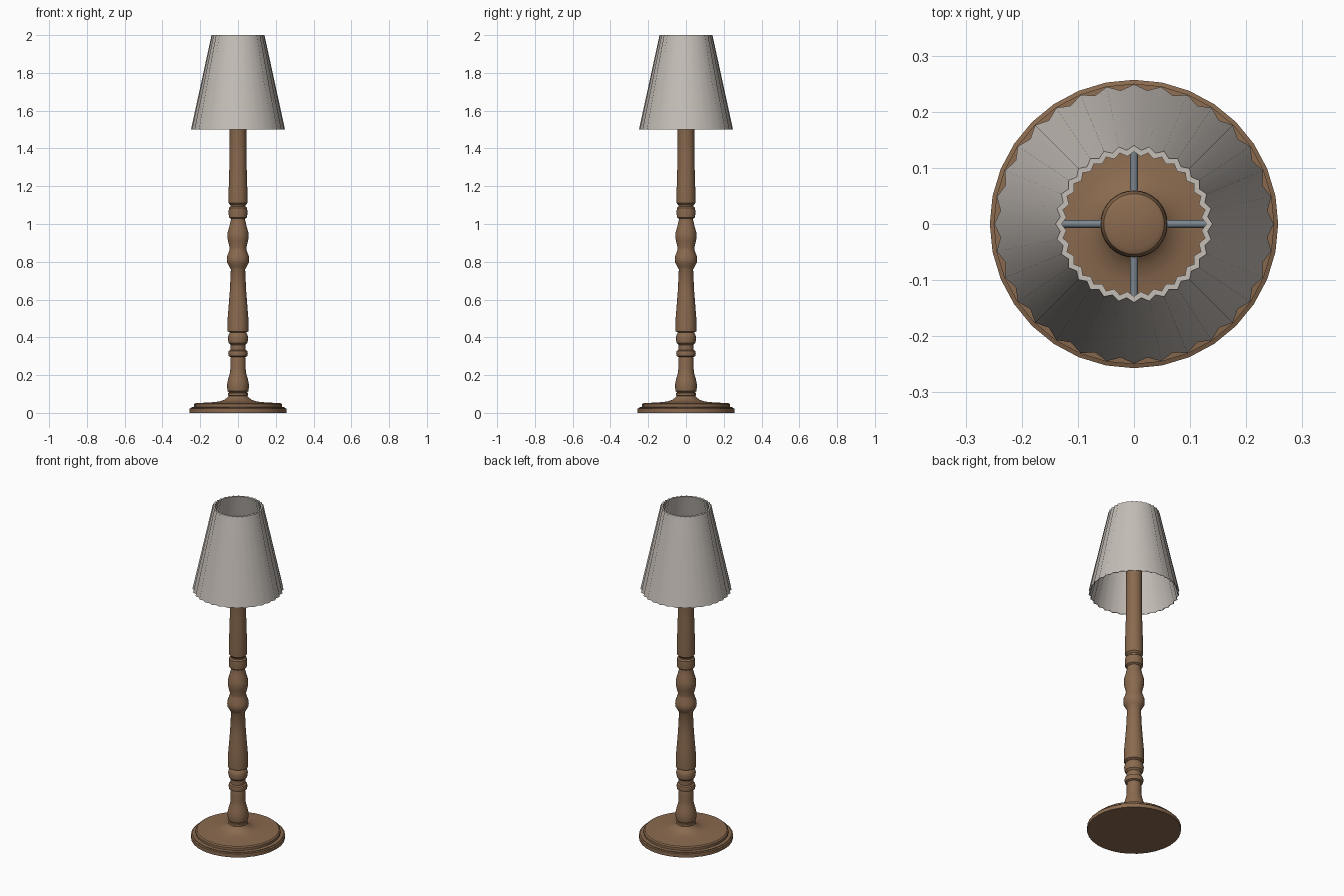
import bpy, bmesh, math
from mathutils import Matrix

if "Cube" in bpy.data.objects:
    bpy.data.objects.remove(bpy.data.objects["Cube"])

def material(name, rgb):
    m = bpy.data.materials.new(name)
    m.diffuse_color = (*rgb, 1)
    m.use_nodes = True
    m.node_tree.nodes["Principled BSDF"].inputs["Base Color"].default_value = m.diffuse_color
    return m

WOOD = material("brown wood", (0.255, 0.145, 0.078))
CLOTH = material("pale fabric", (0.56, 0.515, 0.475))
METAL = material("grey metal", (0.20, 0.235, 0.27))

def finish(name, bm, mat, angle):
    bmesh.ops.recalc_face_normals(bm, faces=bm.faces)
    me = bpy.data.meshes.new(name)
    bm.to_mesh(me)
    bm.free()
    for p in me.polygons:
        p.use_smooth = True
    me.set_sharp_from_angle(angle=math.radians(angle))
    me.materials.append(mat)
    ob = bpy.data.objects.new(name, me)
    bpy.context.collection.objects.link(ob)
    return ob

def rings(bm, ring_fns, n, closed=False):
    """Bridge rings; each ring is a (radius function of index, height)."""
    loops = [[bm.verts.new((r(i) * math.cos(2 * math.pi * i / n),
                            r(i) * math.sin(2 * math.pi * i / n), z))
              for i in range(n)] for r, z in ring_fns]
    pairs = list(zip(loops, loops[1:]))
    if closed:
        pairs.append((loops[-1], loops[0]))
    for a, b in pairs:
        for i in range(n):
            j = (i + 1) % n
            bm.faces.new((a[i], a[j], b[j], b[i]))
    return loops

def turned(name, profile, n=32):
    bm = bmesh.new()
    loops = rings(bm, [((lambda i, r=r: r), z) for r, z in profile], n)
    bm.faces.new(loops[0][::-1])
    bm.faces.new(loops[-1])
    return finish(name, bm, WOOD, 35)

# Round stepped base with a flared neck
turned("base", [(.257, 0), (.257, .022), (.25, .025), (.25, .029), (.232, .031),
                (.232, .046), (.225, .052), (.15, .055), (.10, .060), (.075, .068),
                (.058, .08), (.05, .09)])

# Turned pole, bead by bead
turned("pole", [(.045, .07), (.045, .088), (.052, .092), (.052, .105), (.047, .108),
                (.055, .115), (.057, .13), (.057, .155), (.052, .18), (.043, .21),
                (.040, .24), (.041, .275), (.038, .295), (.049, .30), (.052, .315),
                (.049, .328), (.040, .333), (.040, .36), (.050, .37), (.054, .395),
                (.050, .415), (.042, .425), (.055, .432), (.055, .50), (.050, .56),
                (.043, .65), (.038, .76), (.046, .775), (.057, .795), (.059, .81),
                (.057, .83), (.046, .86), (.044, .875), (.053, .91), (.056, .93),
                (.055, .955), (.045, .99), (.038, 1.02), (.038, 1.028), (.048, 1.035),
                (.050, 1.06), (.048, 1.085), (.040, 1.092), (.040, 1.10), (.049, 1.11),
                (.050, 1.16), (.045, 1.33), (.044, 1.66), (.058, 1.70), (.060, 1.73),
                (.059, 1.755), (.054, 1.77), (.045, 1.775)])

# Pleated shade: outer and inner skins joined at the rims
PLEATS = 32
def pleat(peak, depth):
    return lambda i: peak - (depth if i % 2 else 0)

bm = bmesh.new()
rings(bm, [(pleat(.249, .010), 1.5), (pleat(.140, .008), 2.0),
           (pleat(.129, .008), 2.0), (pleat(.246, .010), 1.5)],
      PLEATS * 2, closed=True)
finish("lampshade", bm, CLOTH, 75)

# Four spokes from pole cap to shade
for k in range(4):
    bm = bmesh.new()
    bmesh.ops.create_cone(bm, cap_ends=True, segments=12, radius1=.007, radius2=.007,
                          depth=.137)
    place = (Matrix.Rotation(k * math.pi / 2, 4, 'Z')
             @ Matrix.Translation((.1185, 0, 1.74))
             @ Matrix.Rotation(math.pi / 2, 4, 'Y'))
    bmesh.ops.transform(bm, matrix=place, verts=bm.verts)
    finish(f"shade_spoke_{k + 1}", bm, METAL, 40)
